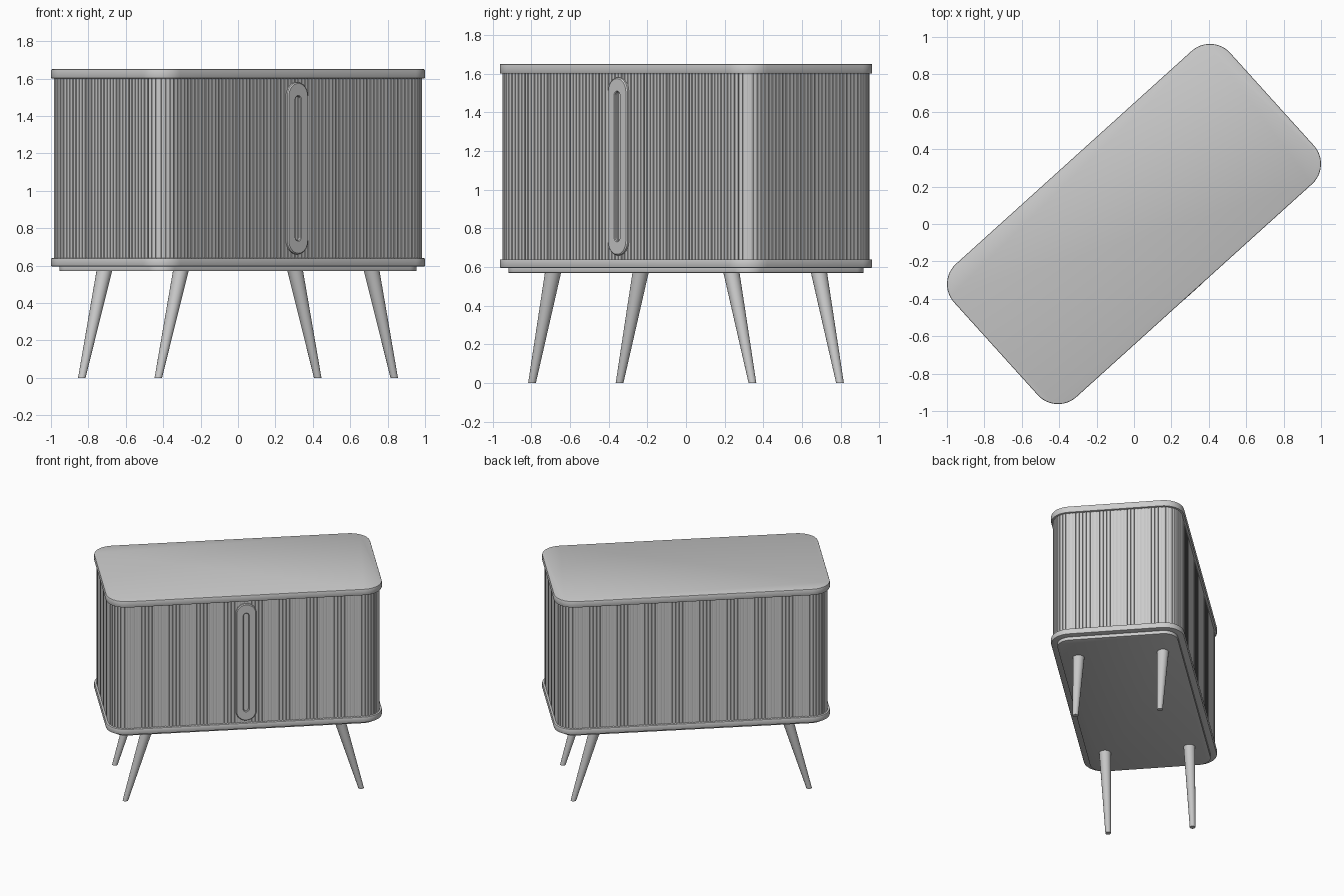
import bpy, bmesh
from math import sin, cos, pi, radians
from mathutils import Matrix

if "Cube" in bpy.data.objects:
    bpy.data.objects.remove(bpy.data.objects["Cube"])

# Cabinet is built axis-aligned, then turned about z
TURN = Matrix.Rotation(radians(42.1), 4, 'Z')
HALF_L, HALF_W, CORNER = 0.995, 0.48, 0.146


def outline_point(s, inset, extra=0.0):
    """Point at distance s along the rounded rectangle, pushed inward by extra."""
    r = CORNER - inset
    A, B = HALF_L - CORNER, HALF_W - CORNER
    lengths = [2 * B, r * pi / 2, 2 * A, r * pi / 2] * 2
    s %= sum(lengths)
    corners = [(A, B), (-A, B), (-A, -B), (A, -B)]
    R = r - extra
    for i, length in enumerate(lengths):
        if s <= length:
            break
        s -= length
    k, straight = i // 2, i % 2 == 0
    ang = k * pi / 2
    cx, cy = corners[k]
    if straight:
        px, py = corners[k - 1]
        t = s / length
        return px + (cx - px) * t + R * cos(ang), py + (cy - py) * t + R * sin(ang)
    ang += s / r
    return cx + R * cos(ang), cy + R * sin(ang)


def rounded_loop(inset, n=12):
    A, B, r = HALF_L - CORNER, HALF_W - CORNER, CORNER - inset
    pts = []
    for k, (cx, cy) in enumerate([(A, B), (-A, B), (-A, -B), (A, -B)]):
        for i in range(n + 1):
            t = (k + i / n) * pi / 2
            pts.append((cx + r * cos(t), cy + r * sin(t)))
    return pts


def loft(name, loops, closed=False, smooth=None):
    """Skin equal-length loops of 3D points; cap the ends or close into a ring."""
    bm = bmesh.new()
    rings = [[bm.verts.new(p) for p in loop] for loop in loops]
    pairs = list(zip(rings, rings[1:]))
    if closed:
        pairs.append((rings[-1], rings[0]))
    else:
        bm.faces.new(rings[0][::-1])
        bm.faces.new(rings[-1])
    n = len(rings[0])
    for a, b in pairs:
        for i in range(n):
            j = (i + 1) % n
            bm.faces.new((a[i], a[j], b[j], b[i]))
    bmesh.ops.recalc_face_normals(bm, faces=bm.faces)
    bm.transform(TURN)
    me = bpy.data.meshes.new(name)
    bm.to_mesh(me)
    bm.free()
    ob = bpy.data.objects.new(name, me)
    bpy.context.collection.objects.link(ob)
    if smooth:
        bpy.ops.object.select_all(action='DESELECT')
        ob.select_set(True)
        bpy.context.view_layer.objects.active = ob
        bpy.ops.object.shade_smooth_by_angle(angle=radians(smooth))
    return ob


def slab(name, z0, z1, inset, bevel):
    steps = [(bevel, z0), (bevel * .3, z0 + bevel * .3), (0, z0 + bevel),
             (0, z1 - bevel), (bevel * .3, z1 - bevel * .3), (bevel, z1)]
    loft(name, [[(x, y, z) for x, y in rounded_loop(inset + d)] for d, z in steps], smooth=30)


# Top, bottom and recessed base plates
slab("top_board", 1.60, 1.65, 0, 0.006)
slab("bottom_board", 0.595, 0.64, 0, 0.006)
slab("base_plate", 0.57, 0.597, 0.045, 0.002)

# Tambour body: flat slats with narrow grooves all the way round
INSET, SLATS = 0.015, 224
perimeter = 4 * (HALF_L + HALF_W - 2 * CORNER) + 2 * pi * (CORNER - INSET)
pitch = perimeter / SLATS
profile = [(0.0, 0.007), (0.16, 0.007), (0.2, 0.001), (0.3, 0.0), (0.86, 0.0), (0.96, 0.001)]
section = [outline_point((i + f) * pitch, INSET, d) for i in range(SLATS) for f, d in profile]
loft("slatted_body", [[(x, y, z) for x, y in section] for z in (0.635, 1.605)])


# Door handle: raised pill-shaped ring in the middle of the front face
def pill(half_w, z0, z1, y, n=16):
    pts = []
    for zc, start in ((z1 - half_w, 0), (z0 + half_w, pi)):
        for i in range(n + 1):
            t = start + pi * i / n
            pts.append((half_w * cos(t), y, zc + half_w * sin(t)))
    return pts


FRONT, BACK = -0.481, -0.455
loft("door_handle", [
    pill(0.074, 0.66, 1.58, BACK), pill(0.074, 0.66, 1.58, FRONT + 0.006),
    pill(0.068, 0.666, 1.574, FRONT), pill(0.023, 0.73, 1.51, FRONT),
    pill(0.019, 0.734, 1.506, FRONT + 0.004), pill(0.019, 0.734, 1.506, BACK),
], closed=True, smooth=30)

# Tapered legs splayed along the length
for sx, end in ((1, "right"), (-1, "left")):
    for sy, side in ((1, "back"), (-1, "front")):
        loops = []
        for u, r, z in ((0.85, 0.02, 0), (0.687, 0.042, 0.575)):
            loops.append([(sx * u + r * cos(2 * pi * i / 24),
                           sy * 0.305 + r * sin(2 * pi * i / 24), z) for i in range(24)])
        loft(f"{side}_{end}_leg", loops, smooth=40)
